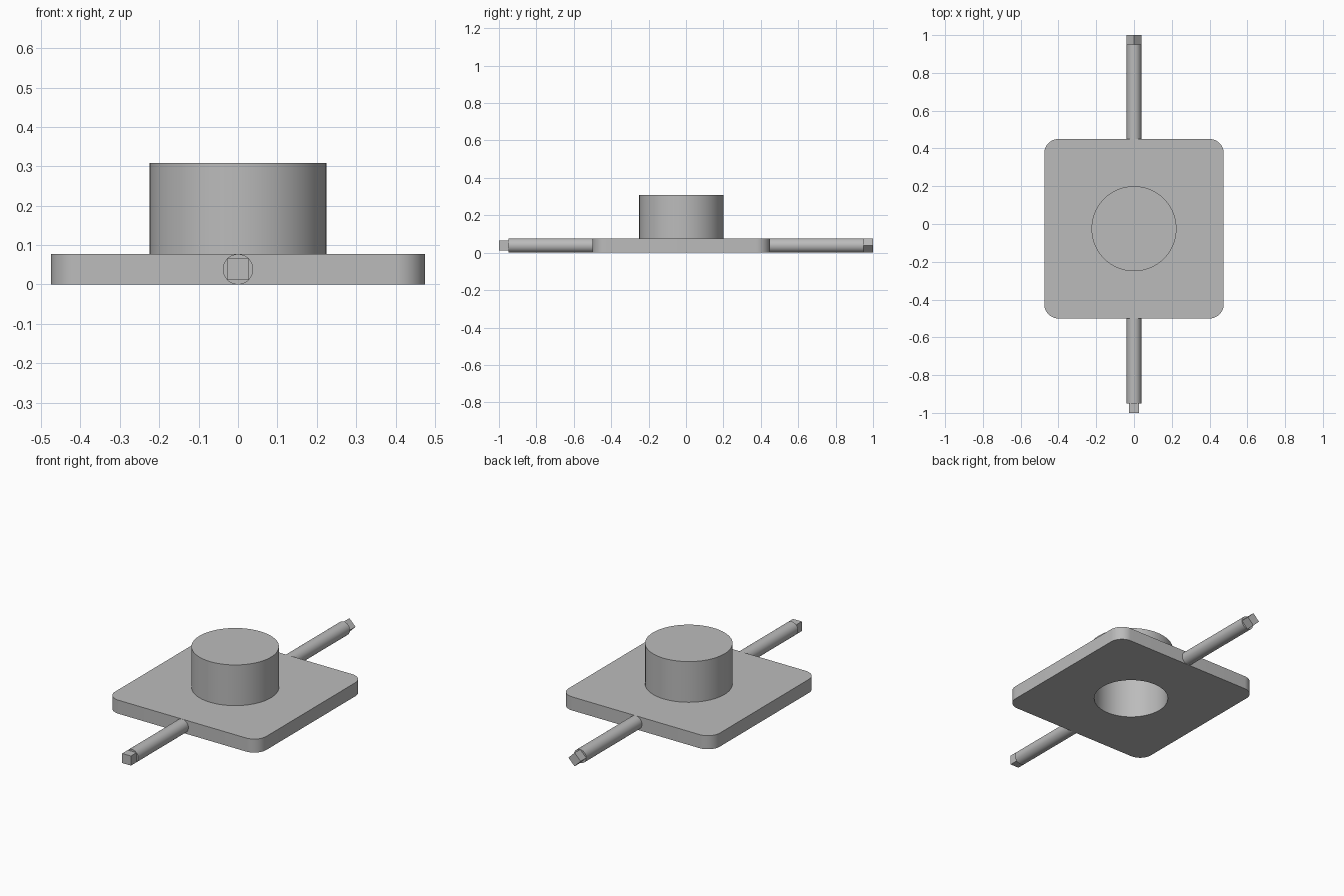
import bpy
import bmesh
from math import cos, sin, pi, radians
from mathutils import Matrix, Vector

cube = bpy.data.objects.get("Cube")
if cube:
    bpy.data.objects.remove(cube, do_unlink=True)

THICK = 0.077            # plate thickness, also the rod diameter
ROD_R = THICK / 2
CENTER_Y = -0.025        # plate and sleeve centre
HALF = 0.475             # half the plate width
CORNER = 0.075
HOLE_R, SLEEVE_R, SLEEVE_TOP = 0.198, 0.225, 0.308
ROD_END, TIP_END = 0.95, 1.0
SEGMENTS = 96

grey = bpy.data.materials.new("plain grey")
grey.use_nodes = True
colour = (0.5, 0.5, 0.5, 1)
grey.diffuse_color = colour
grey.node_tree.nodes["Principled BSDF"].inputs["Base Color"].default_value = colour


def finish(name, bm):
    """Turn a bmesh into a shaded, coloured object."""
    bmesh.ops.recalc_face_normals(bm, faces=bm.faces)
    mesh = bpy.data.meshes.new(name)
    bm.to_mesh(mesh)
    bm.free()
    mesh.materials.append(grey)
    obj = bpy.data.objects.new(name, mesh)
    bpy.context.collection.objects.link(obj)
    bpy.ops.object.select_all(action='DESELECT')
    obj.select_set(True)
    bpy.context.view_layer.objects.active = obj
    bpy.ops.object.shade_smooth_by_angle(angle=radians(30))
    return obj


def ring(bm, radius, z):
    """Closed loop of edges around the sleeve axis."""
    angles = [2 * pi * i / SEGMENTS for i in range(SEGMENTS)]
    verts = [bm.verts.new((radius * cos(a), CENTER_Y + radius * sin(a), z)) for a in angles]
    return [bm.edges.new((verts[i - 1], verts[i])) for i in range(SEGMENTS)]


def rounded_square(bm, z):
    """Closed loop of edges around the plate."""
    verts = []
    inner = HALF - CORNER
    for quarter, (sx, sy) in enumerate([(1, 1), (-1, 1), (-1, -1), (1, -1)]):
        for step in range(13):
            a = (quarter + step / 12) * pi / 2
            verts.append(bm.verts.new((sx * inner + CORNER * cos(a),
                                       CENTER_Y + sy * inner + CORNER * sin(a), z)))
    return [bm.edges.new((verts[i - 1], verts[i])) for i in range(len(verts))]


# Square plate with rounded corners and a round through hole
bm = bmesh.new()
outer = [rounded_square(bm, z) for z in (0, THICK)]
hole = [ring(bm, HOLE_R, z) for z in (0, THICK)]
bmesh.ops.bridge_loops(bm, edges=outer[0] + outer[1])
bmesh.ops.bridge_loops(bm, edges=hole[0] + hole[1])
for level, up in ((0, -1), (1, 1)):
    bmesh.ops.triangle_fill(bm, use_beauty=True, edges=outer[level] + hole[level],
                            normal=Vector((0, 0, up)))
finish("plate", bm)

# Upright sleeve around the hole
bm = bmesh.new()
loops = [ring(bm, r, z) for r, z in ((HOLE_R, THICK), (HOLE_R, SLEEVE_TOP),
                                     (SLEEVE_R, SLEEVE_TOP), (SLEEVE_R, THICK))]
for i in range(4):
    bmesh.ops.bridge_loops(bm, edges=loops[i - 1] + loops[i])
finish("sleeve", bm)


def bar(name, side, start, end, segments, turn):
    """Prism along y on the rod axis, turned about its own length."""
    bm = bmesh.new()
    place = (Matrix.Translation((0, side * (start + end) / 2, ROD_R))
             @ Matrix.Rotation(pi / 2, 4, 'X') @ Matrix.Rotation(turn, 4, 'Z'))
    bmesh.ops.create_cone(bm, cap_ends=True, segments=segments, radius1=ROD_R,
                          radius2=ROD_R, depth=end - start, matrix=place)
    finish(name, bm)


# Round rods with square tips; the back tip stands on its corner
for label, side, plate_edge, tip_turn in (("front", -1, HALF - CENTER_Y, pi / 4),
                                          ("back", 1, HALF + CENTER_Y, 0)):
    bar(label + "_rod", side, plate_edge - 0.01, ROD_END, 48, 0)
    bar(label + "_tip", side, ROD_END, TIP_END, 4, tip_turn)
